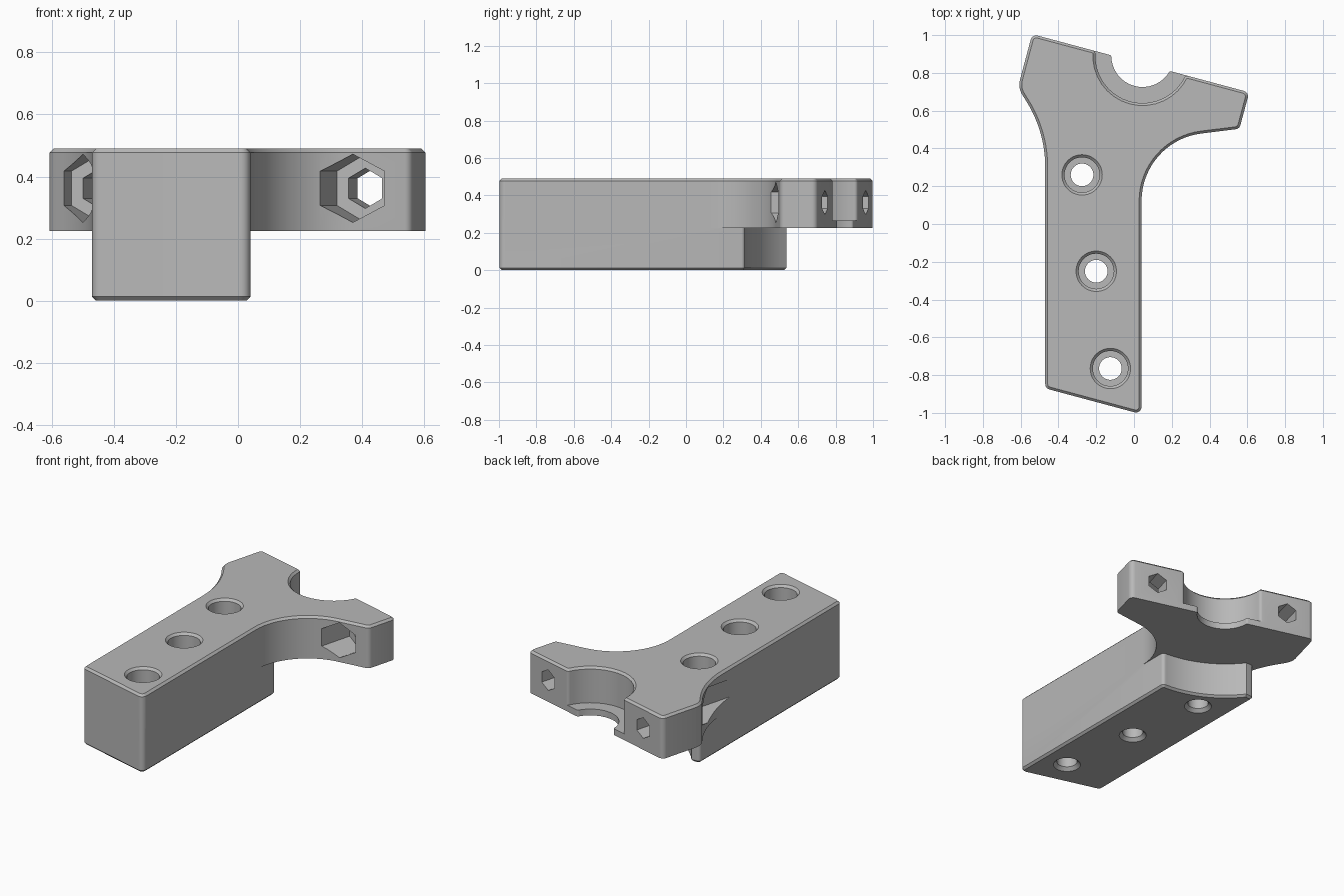
import bpy, bmesh
from math import sin, cos, pi, tan, radians, acos, atan2, sqrt
from mathutils import Vector, Matrix

if "Cube" in bpy.data.objects:
    bpy.data.objects.remove(bpy.data.objects["Cube"])

TOP, FLANGE, CHAMFER = 0.49, 0.225, 0.013
TILT = radians(15)
U = Vector((cos(TILT), -sin(TILT)))      # along the slanted back edge
V = Vector((sin(TILT), cos(TILT)))       # out of the slanted back edge
EDGE = Vector((0.04, 0.85))              # point on the back edge
BORE = Vector((0.045, 0.89))             # centre of the saddle


def rounded(corners):
    """Round each (x, y, radius) corner into an arc."""
    out, n = [], len(corners)
    for i, (x, y, r) in enumerate(corners):
        p = Vector((x, y))
        if not r:
            out.append(p)
            continue
        a = (Vector(corners[i - 1][:2]) - p).normalized()
        b = (Vector(corners[(i + 1) % n][:2]) - p).normalized()
        half = acos(max(-1, min(1, a.dot(b)))) / 2
        c = p + (a + b).normalized() * (r / sin(half))
        s, e = p + a * (r / tan(half)) - c, p + b * (r / tan(half)) - c
        sweep = (atan2(e.y, e.x) - atan2(s.y, s.x) + pi) % (2 * pi) - pi
        steps = 16 if r > 0.2 else 6
        for k in range(steps + 1):
            out.append(c + Matrix.Rotation(sweep * k / steps, 2) @ s)
    return out


def inset(pts, d):
    """Move a counter-clockwise outline inwards."""
    out = []
    for i, p in enumerate(pts):
        a = (p - pts[i - 1]).normalized()
        b = (pts[(i + 1) % len(pts)] - p).normalized()
        m = Vector((-a.y - b.y, a.x + b.x)).normalized()
        out.append(p + m * (d / max(0.4, m.dot(Vector((-a.y, a.x))))))
    return out


def loft(name, rings):
    """Skin a stack of equal rings and cap the ends."""
    bm = bmesh.new()
    loops = [[bm.verts.new(p) for p in ring] for ring in rings]
    n = len(loops[0])
    for lo, hi in zip(loops, loops[1:]):
        for i in range(n):
            j = (i + 1) % n
            bm.faces.new((lo[i], lo[j], hi[j], hi[i]))
    bm.faces.new(loops[0][::-1])
    bm.faces.new(loops[-1])
    bmesh.ops.recalc_face_normals(bm, faces=bm.faces)
    mesh = bpy.data.meshes.new(name)
    bm.to_mesh(mesh)
    bm.free()
    ob = bpy.data.objects.new(name, mesh)
    bpy.context.collection.objects.link(ob)
    return ob


def prism(name, pts, levels):
    """Extrude an outline through (height, inset) levels."""
    return loft(name, [[(p.x, p.y, z) for p in (inset(pts, d) if d else pts)]
                       for z, d in levels])


def lathe(name, profile, sides, matrix):
    """Turn a (radius, height) profile about the local axis."""
    return loft(name, [[matrix @ Vector((r * cos(2 * pi * k / sides),
                                         r * sin(2 * pi * k / sides), z))
                        for k in range(sides)] for r, z in profile])


def combine(target, other, operation):
    mod = target.modifiers.new("combine", 'BOOLEAN')
    mod.operation, mod.solver, mod.object = operation, 'EXACT', other
    bpy.context.view_layer.objects.active = target
    bpy.ops.object.modifier_apply(modifier=mod.name)
    bpy.data.objects.remove(other)


def saddle(radius, fillet, steps=16):
    """Arc about the saddle, from its right end to its left end on the back edge."""
    h = (EDGE - BORE).dot(V)
    w = sqrt(radius * radius - h * h)
    a0, a1 = atan2(h, w), -pi - atan2(h, w)
    pts = []
    for k in range(steps + 1):
        a = a0 + (a1 - a0) * k / steps
        p = BORE + radius * (cos(a) * U + sin(a) * V)
        pts.append((p.x, p.y, fillet if k in (0, steps) else 0))
    return pts


# Head: forked plate with the saddle, running along the whole grip
front = [(-0.47, -0.87, 0.03), (0.04, -1.007, 0.03)]
head_outline = rounded(front + [
    (0.04, 0.44, 0.36), (0.558, 0.504, 0.03), (0.61, 0.697, 0.03)]
    + saddle(0.25, 0.02)
    + [(-0.539, 1.005, 0.03), (-0.615, 0.722, 0.1), (-0.47, 0.49, 0.66)])
body = prism("clamp_body", head_outline,
             [(FLANGE, 0), (TOP - CHAMFER, 0), (TOP, CHAMFER)])

# Lower block with a hollow back end
hollow, R = [], 0.575
for k in range(17):
    x = 0.04 - 0.455 * k / 16
    hollow.append((x, BORE.y - sqrt(R * R - (x - 0.04) ** 2), 0.02 if k == 0 else 0))
block_outline = rounded(front + hollow + [(-0.47, 0.535, 0.02)])
block = prism("lower_block", block_outline,
              [(0, CHAMFER), (CHAMFER, 0), (FLANGE + 0.05, 0)])
combine(body, block, 'UNION')

# Thin lip at the foot of the saddle
lip_outline = rounded([(x, y, 0) for x, y, r in saddle(0.3, 0)][::-1] + saddle(0.165, 0.015))
lip = prism("saddle_lip", lip_outline, [(FLANGE, 0), (FLANGE + 0.04, 0)])
combine(body, lip, 'UNION')

# Counterbored bolt holes
bolt = [(0.09, -0.01), (0.06, 0.02), (0.06, 0.24), (0.093, 0.24),
        (0.093, TOP - 0.014), (0.117, TOP + 0.01)]
for x, y in [(-0.275, 0.26), (-0.2, -0.25), (-0.125, -0.765)]:
    combine(body, lathe("bolt_cutter", bolt, 48, Matrix.Translation((x, y, 0))), 'DIFFERENCE')

# Hexagonal cross holes with nut pockets opening to the front
for x, wall, length in [(0.44, 0.115, 0.6), (-0.375, 0.27, 0.9)]:
    start = EDGE + U * ((x - EDGE.x) / U.x)
    axis = Vector((-V.x, -V.y, 0))
    up = Vector((0, 0, 1))
    m = Matrix((up, axis.cross(up), axis)).transposed().to_4x4()
    m.translation = (start.x, start.y, 0.362)
    profile = [(0.065, -0.05), (0.065, wall), (0.11, wall), (0.11, length)]
    combine(body, lathe("nut_cutter", profile, 6, m), 'DIFFERENCE')

# Single grey finish
grey = bpy.data.materials.new("plain grey")
grey.use_nodes = True
grey.diffuse_color = (0.48, 0.48, 0.48, 1)
grey.node_tree.nodes["Principled BSDF"].inputs["Base Color"].default_value = grey.diffuse_color
body.data.materials.clear()
body.data.materials.append(grey)
for face in body.data.polygons:
    face.material_index = 0
bpy.ops.object.select_all(action='DESELECT')
body.select_set(True)
bpy.context.view_layer.objects.active = body
bpy.ops.object.shade_smooth_by_angle(angle=radians(25))
